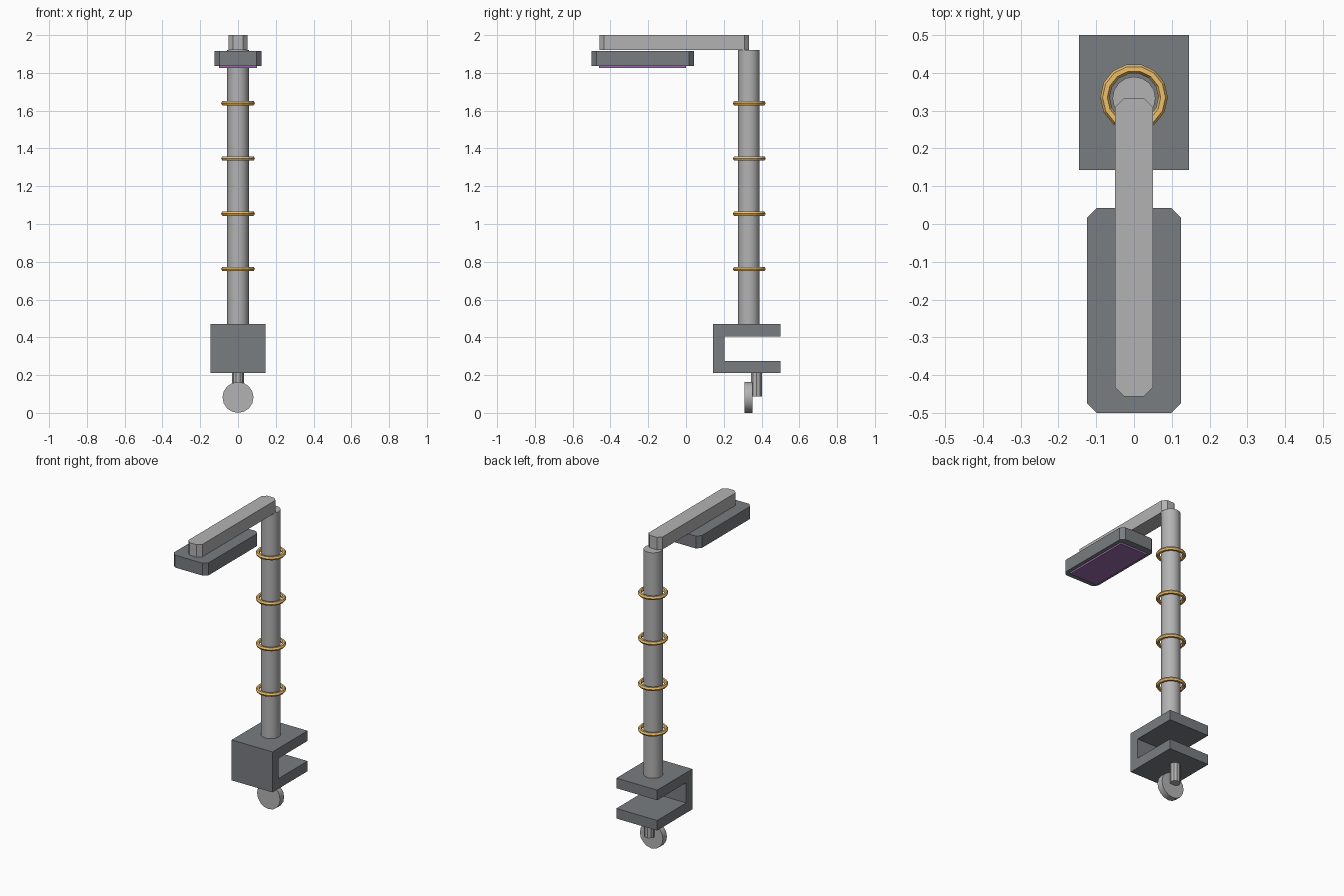
import bpy, bmesh, math

if "Cube" in bpy.data.objects:
    bpy.data.objects.remove(bpy.data.objects["Cube"])


def material(name, rgb):
    m = bpy.data.materials.new(name)
    m.diffuse_color = (*rgb, 1)
    m.use_nodes = True
    m.node_tree.nodes["Principled BSDF"].inputs["Base Color"].default_value = m.diffuse_color
    return m


STEEL = material("light_steel", (0.45, 0.45, 0.45))
DARK = material("dark_grey", (0.19, 0.205, 0.22))
GOLD = material("gold", (0.85, 0.52, 0.15))
VIOLET = material("violet", (0.33, 0.15, 0.42))


def finish(ob, name, mat, smooth=False):
    ob.name = name
    ob.data.materials.append(mat)
    if smooth:
        bpy.ops.object.shade_smooth_by_angle(angle=math.radians(35))
    return ob


def prism(name, pts, vec, mat):
    """Extrude a closed 3D outline along vec."""
    bm = bmesh.new()
    face = bm.faces.new([bm.verts.new(p) for p in pts])
    ext = bmesh.ops.extrude_face_region(bm, geom=[face])
    bmesh.ops.translate(bm, vec=vec,
                        verts=[g for g in ext["geom"] if isinstance(g, bmesh.types.BMVert)])
    bmesh.ops.recalc_face_normals(bm, faces=bm.faces)
    me = bpy.data.meshes.new(name)
    bm.to_mesh(me)
    bm.free()
    ob = bpy.data.objects.new(name, me)
    bpy.context.collection.objects.link(ob)
    return finish(ob, name, mat)


def slab(name, hx, y0, y1, z0, z1, c, mat):
    """Box with chamfered vertical corners."""
    pts = [(-hx + c, y0), (hx - c, y0), (hx, y0 + c), (hx, y1 - c),
           (hx - c, y1), (-hx + c, y1), (-hx, y1 - c), (-hx, y0 + c)]
    return prism(name, [(x, y, z0) for x, y in pts], (0, 0, z1 - z0), mat)


def cylinder(name, r, depth, loc, sides, mat, rot=(0, 0, 0)):
    bpy.ops.mesh.primitive_cylinder_add(vertices=sides, radius=r, depth=depth,
                                        location=loc, rotation=rot)
    return finish(bpy.context.object, name, mat, True)


# table clamp: C profile extruded across x
profile = [(0.143, 0.21), (0.5, 0.21), (0.5, 0.275), (0.205, 0.275),
           (0.205, 0.405), (0.5, 0.405), (0.5, 0.47), (0.143, 0.47)]
prism("clamp", [(-0.145, y, z) for y, z in profile], (0.29, 0, 0), DARK)

# clamp screw and thumb knob
cylinder("clamp_screw", 0.031, 0.13, (0, 0.373, 0.152), 10, STEEL, (0, 0, math.pi / 10))
cylinder("clamp_knob", 0.082, 0.041, (0, 0.331, 0.082), 16, STEEL, (math.pi / 2, 0, 0))

# pole with decorative rings
cylinder("pole", 0.057, 1.455, (0, 0.333, 1.1925), 16, STEEL)
for i in range(4):
    bpy.ops.mesh.primitive_torus_add(major_segments=14, minor_segments=6,
                                     major_radius=0.077, minor_radius=0.0125,
                                     location=(0, 0.335, 0.762 + 0.2925 * i))
    finish(bpy.context.object, f"pole_ring_{i + 1}", GOLD)

# arm, lamp head and light panel
slab("arm", 0.05, -0.457, 0.333, 1.92, 2.0, 0.024, STEEL)
slab("lamp_head", 0.124, -0.5, 0.042, 1.837, 1.917, 0.025, DARK)
prism("light_panel", [(-0.1, -0.46, 1.826), (0.1, -0.46, 1.826),
                      (0.1, 0, 1.826), (-0.1, 0, 1.826)], (0, 0, 0.015), VIOLET)
